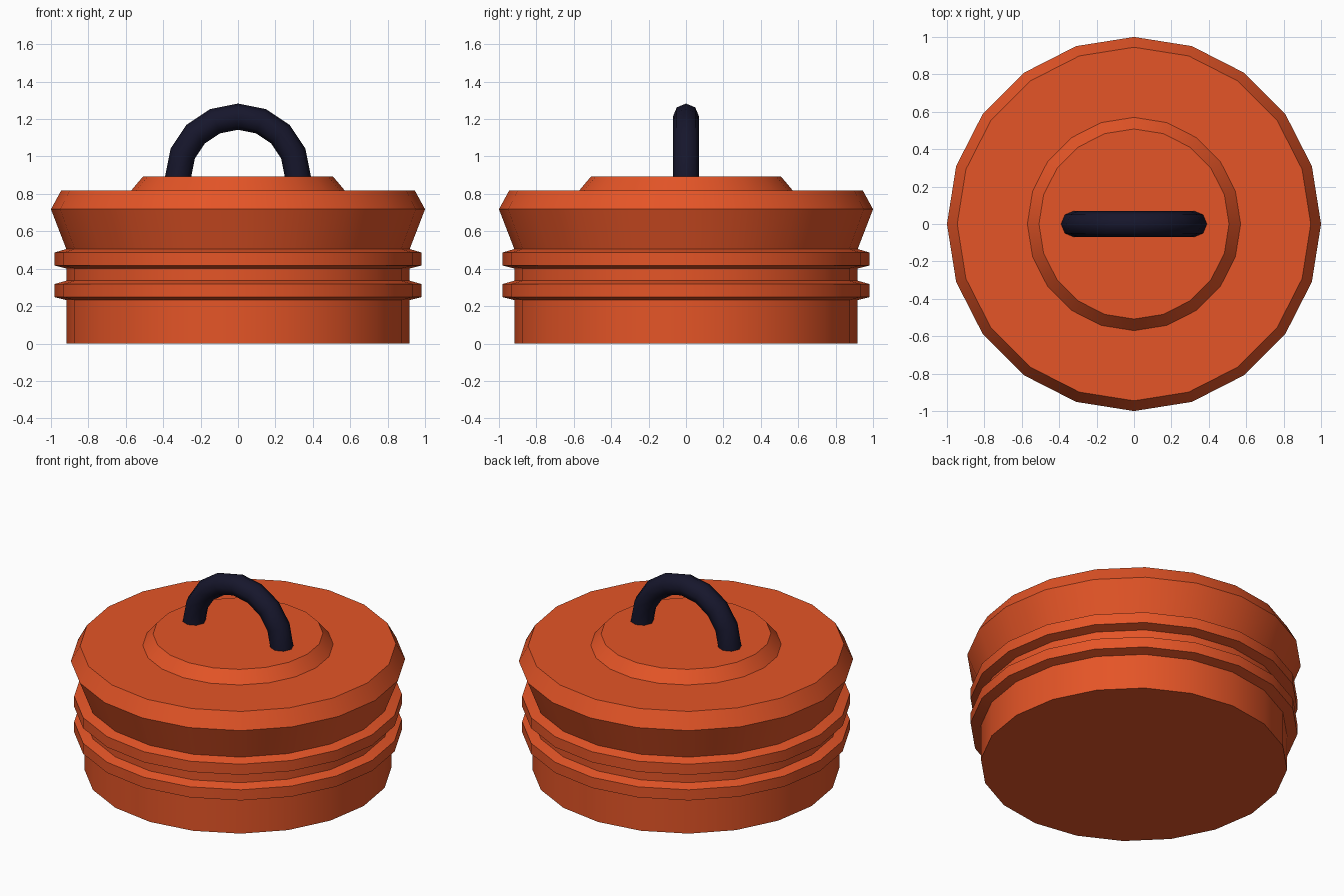
import bpy, bmesh
from math import pi, sin, cos, radians

if "Cube" in bpy.data.objects:
    bpy.data.objects.remove(bpy.data.objects["Cube"])


def material(name, color):
    m = bpy.data.materials.new(name)
    m.diffuse_color = color
    m.use_nodes = True
    m.node_tree.nodes["Principled BSDF"].inputs["Base Color"].default_value = m.diffuse_color
    return m


def make_object(name, bm, mat, angle):
    bmesh.ops.recalc_face_normals(bm, faces=bm.faces)
    me = bpy.data.meshes.new(name)
    bm.to_mesh(me)
    bm.free()
    me.materials.append(mat)
    ob = bpy.data.objects.new(name, me)
    bpy.context.collection.objects.link(ob)
    bpy.ops.object.select_all(action='DESELECT')
    ob.select_set(True)
    bpy.context.view_layer.objects.active = ob
    bpy.ops.object.shade_smooth_by_angle(angle=radians(angle))
    return ob


def skin(bm, rings):
    """Bridge successive closed rings and cap both ends."""
    rings = [[bm.verts.new(p) for p in ring] for ring in rings]
    n = len(rings[0])
    for a, b in zip(rings, rings[1:]):
        for i in range(n):
            j = (i + 1) % n
            bm.faces.new((a[i], a[j], b[j], b[i]))
    bm.faces.new(rings[0])
    bm.faces.new(rings[-1])


orange = material("orange", (0.78, 0.09, 0.02, 1))
navy = material("navy", (0.008, 0.008, 0.025, 1))

# Stopper body: 20-sided lathe with two sealing ribs, flared rim and raised cap
SIDES = 20
profile = [(0.918, 0)]
for z in (0.232, 0.401):
    profile += [(0.918, z), (0.98, z + 0.016), (0.98, z + 0.086), (0.918, z + 0.104)]
profile += [(1.0, 0.718), (0.945, 0.819), (0.57, 0.819), (0.508, 0.893)]
bm = bmesh.new()
skin(bm, [[(r * cos(2 * pi * i / SIDES), r * sin(2 * pi * i / SIDES), z)
           for i in range(SIDES)] for r, z in profile])
make_object("stopper_body", bm, orange, 30)

# Handle: half torus, 8-sided tube, ends slightly sunk into the cap
R, T, Z = 0.32, 0.07, 0.893
rings = []
for k in range(9):
    a = pi * k / 8
    rings.append([((R + T * cos(pi * s / 4)) * cos(a), T * sin(pi * s / 4),
                   Z + (R + T * cos(pi * s / 4)) * sin(a)) for s in range(8)])
rings.insert(0, [(x, y, z - 0.02) for x, y, z in rings[0]])
rings.append([(x, y, z - 0.02) for x, y, z in rings[-1]])
bm = bmesh.new()
skin(bm, rings)
make_object("handle", bm, navy, 60)
